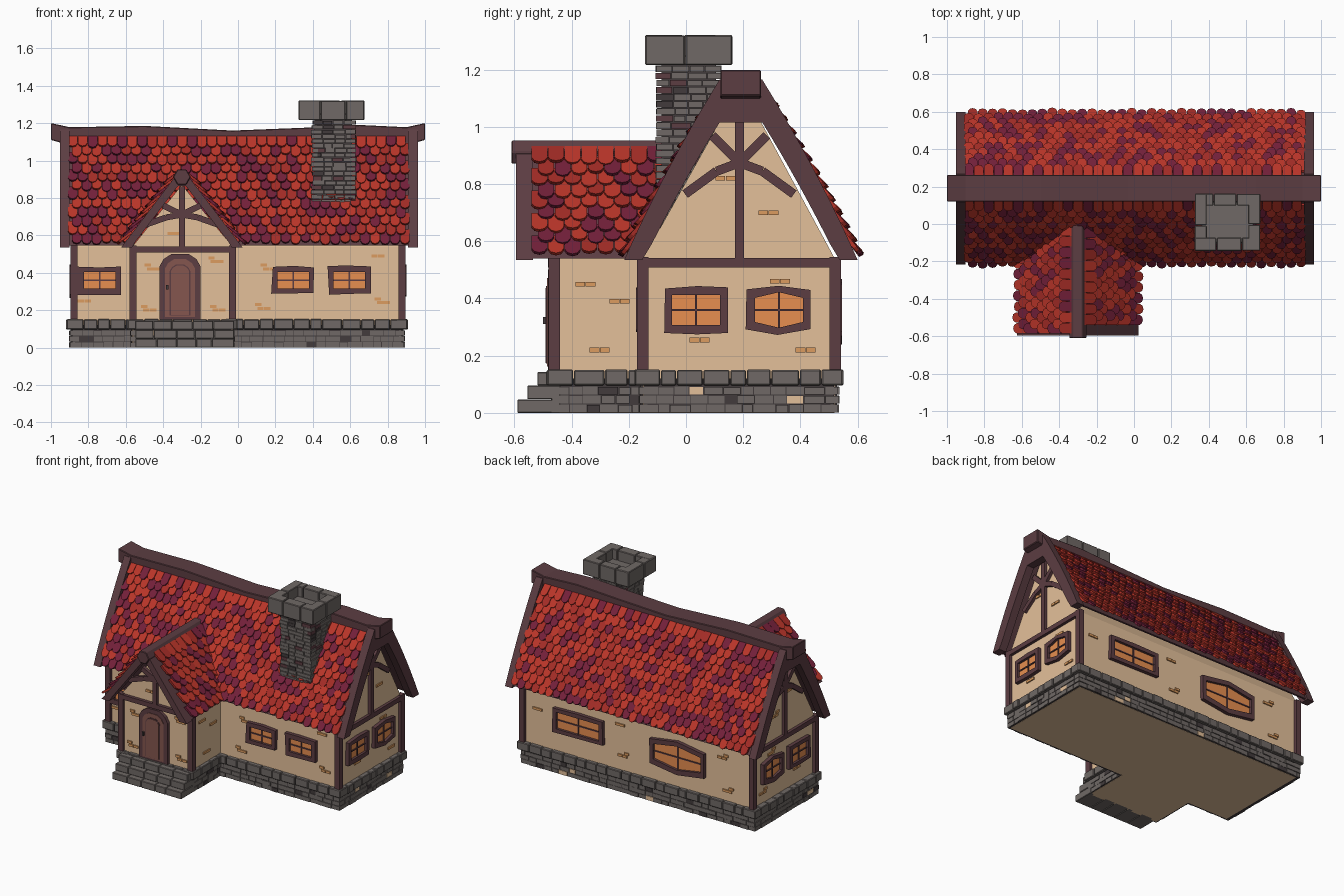
import bpy, bmesh, math, random
from mathutils import Vector

random.seed(4)
if "Cube" in bpy.data.objects:
    bpy.data.objects.remove(bpy.data.objects["Cube"])

# Colours
PALETTE = [("plaster", "e4c09a"), ("timber", "5c3d42"), ("red_tile", "ba3529"),
           ("deep_red_tile", "a42c26"), ("plum_tile", "74203a"), ("stone", "706966"),
           ("dark_stone", "423b3c"), ("window_glass", "e88f50"), ("door_wood", "85564f"),
           ("wall_brick", "dc9c60")]
MATS = []
for mat_name, code in PALETTE:
    m = bpy.data.materials.new(mat_name)
    m.use_nodes = True
    srgb = [int(code[i:i + 2], 16) / 255 for i in (0, 2, 4)]
    col = [((c + 0.055) / 1.055) ** 2.4 for c in srgb] + [1]
    m.diffuse_color = col
    m.node_tree.nodes["Principled BSDF"].inputs["Base Color"].default_value = col
    MATS.append(m)
PLASTER, TIMBER, RED, DEEP, PLUM, STONE, DARK, GLASS, DOOR, BRICK = range(10)


def place(axis, u, v, w):
    """Profile point (u, v) at depth w along the axis."""
    return {"x": (w, u, v), "y": (u, w, v), "z": (u, v, w)}[axis]


class Part:
    def __init__(self):
        self.bm = bmesh.new()

    def solid(self, lower, upper, mat):
        a = [self.bm.verts.new(p) for p in lower]
        b = [self.bm.verts.new(p) for p in upper]
        n = len(a)
        faces = [self.bm.faces.new(a[::-1]), self.bm.faces.new(b)]
        faces += [self.bm.faces.new((a[i], a[(i + 1) % n], b[(i + 1) % n], b[i])) for i in range(n)]
        for f in faces:
            f.material_index = mat

    def prism(self, pts, axis, w0, w1, mat):
        self.solid([place(axis, u, v, w0) for u, v in pts],
                   [place(axis, u, v, w1) for u, v in pts], mat)

    def box(self, x0, x1, y0, y1, z0, z1, mat):
        self.prism([(x0, y0), (x1, y0), (x1, y1), (x0, y1)], "z", z0, z1, mat)

    def bar(self, p, q, width, axis, w0, w1, mat=TIMBER):
        p, q = Vector(p), Vector(q)
        d = (q - p).normalized() * width / 2
        n = Vector((-d.y, d.x))
        self.prism([p + n, p - n, q - n, q + n], axis, w0, w1, mat)

    def course(self, outline, z0, z1, length, thick, pick):
        """One row of uneven blocks along a closed outline."""
        for i, p in enumerate(outline):
            p, q = Vector(p), Vector(outline[(i + 1) % len(outline)])
            d = (q - p).normalized()
            p, q = p - d * thick / 2, q + d * thick / 2
            n = max(1, round((q - p).length / length))
            cuts = [0] + [(k + random.uniform(-.2, .2)) / n for k in range(1, n)] + [1]
            for s, e in zip(cuts, cuts[1:]):
                a, b = p.lerp(q, s) + d * .0015, p.lerp(q, e) - d * .0015
                side = Vector((-d.y, d.x)) * (thick / 2 + random.uniform(-.003, .003))
                self.prism([a - side, b - side, b + side, a + side], "z",
                           z0 + .0015, z1 - random.uniform(0, .003), pick())

    def finish(self, name, bevel=0):
        bmesh.ops.recalc_face_normals(self.bm, faces=self.bm.faces)
        mesh = bpy.data.meshes.new(name)
        self.bm.to_mesh(mesh)
        self.bm.free()
        for m in MATS:
            mesh.materials.append(m)
        ob = bpy.data.objects.new(name, mesh)
        bpy.context.collection.objects.link(ob)
        if bevel:
            mod = ob.modifiers.new("soft_edges", "BEVEL")
            mod.width, mod.segments = bevel, 1


def slope(t, half, top, z0, z1, bulge):
    return top + (half - top) * t + bulge * t * (1 - t), z1 + (z0 - z1) * t


def arch(c, shape, drop):
    """Closed gable band that follows a roof slope."""
    z0 = shape[2]
    pts = [slope(i / 12, *shape) for i in range(13)]
    inner = [(w, z - drop) for w, z in pts if z - drop > z0 + .01]
    w, z = inner[-1]
    inner.append((w + .6 * (z - z0), z0))
    return ([(c - w, z) for w, z in pts[::-1]] + [(c + w, z) for w, z in pts] +
            [(c + w, z) for w, z in inner[::-1]] + [(c - w, z) for w, z in inner])


def tiles(name, axis, c, side, shape, start, width, cols, rows, length, keep):
    """Overlapping round-ended tiles on one roof slope."""
    part = Part()
    outline = [(-.5, 0), (.5, 0), (.5, .74), (.32, .93), (0, 1), (-.32, .93), (-.5, .74)]
    run = (Vector(slope(1, *shape)) - Vector(slope(0, *shape))).length
    for r in range(rows):
        t = r / (rows - 1) * (1 - length / run)
        p = Vector(slope(t, *shape))
        d = (Vector(slope(min(1, t + .12), *shape)) - p).normalized()
        n = Vector((-d.y, d.x))
        for k in range(cols):
            w = start + (k + .5 + (.2 if r % 2 else -.2)) * width
            if not keep(w, p.y):
                continue
            ln, lift = length * random.uniform(.9, 1.08), random.uniform(.016, .025)
            layers = []
            for h in (0, .014):
                ring = []
                for a, b in outline:
                    q = p + d * (b * ln) + n * (.002 + lift * b + h)
                    ring.append(place(axis, c + side * q.x, q.y, w + a * width * .95))
                layers.append(ring)
            part.solid(*layers, random.choices((RED, DEEP, PLUM), (5, 3, 4))[0])
    part.finish(name)


def gable_timbers(name, axis, w0, w1, c, half, top, ku, kz):
    part, z = Part(), .525
    part.bar((c - half, z), (c + half, z), .032, axis, w0, w1)
    part.bar((c, z), (c, top), .032, axis, w0, w1)
    for s in (-1, 1):
        path = [(.19, .225), (.08, .305), (0, .335), (-.095, .43)]
        path = [(c + s * u * ku, .54 + v * kz) for u, v in path]
        for p, q in zip(path, path[1:]):
            part.bar(p, q, .032, axis, w0, w1)
    part.finish(name)


def window(name, axis, face, out, c, z, w, h, bow=0):
    """Framed four-pane window; bow swells the top and bottom edges."""
    part = Part()
    corners = [(-1, -1), (0, -1), (1, -1), (1, 1), (0, 1), (-1, 1)]
    j = lambda: random.uniform(-.006, .006)
    swell = lambda a, b: b * bow * (.5 - abs(a))
    outer = [(c + a * w / 2 + j(), z + b * h / 2 + swell(a, b) + j()) for a, b in corners]
    inner = [(c + a * (w / 2 - .028), z + b * (h / 2 - .028) + swell(a, b)) for a, b in corners]
    for i in range(6):
        k = (i + 1) % 6
        part.prism([outer[i], outer[k], inner[k], inner[i]], axis, face, face + out * .025, TIMBER)
    part.prism(inner, axis, face, face + out * .008, GLASS)
    part.bar(inner[1], inner[4], .008, axis, face, face + out * .014)
    part.bar((inner[0][0], z), (inner[2][0], z), .008, axis, face, face + out * .014)
    part.finish(name)


MAIN = (.392, .05, .545, 1.13, .05)
PORCH = (.318, .02, .54, .925, 0)
RIDGE, MID = .192, -.30

# Plastered walls
walls = Part()
walls.prism([(-.15, 0), (.52, 0), (.52, .54), (.25, 1.04), (.13, 1.04), (-.15, .54)],
            "x", -.875, .875, PLASTER)
walls.prism([(-.565, 0), (-.03, 0), (-.03, .54), (MID, .87), (-.565, .54)], "y", -.46, -.1, PLASTER)
walls.finish("walls")

# Roof decks, barge boards and ridge beams
roof = Part()
roof.prism(arch(RIDGE, MAIN, .03), "x", -.91, .92, TIMBER)
roof.prism(arch(MID, PORCH, .03), "y", -.56, 0, TIMBER)
roof.finish("roof_deck")
boards = Part()
for x0, x1 in ((-.952, -.9), (.908, .962)):
    boards.prism(arch(RIDGE, (.408, .075, .535, 1.165, .055), .15), "x", x0, x1, TIMBER)
boards.prism(arch(MID, (.325, .02, .535, .935, 0), .07), "y", -.595, -.535, TIMBER)
boards.finish("barge_boards")
beams = Part()
beams.prism([(-1, 1.2), (-.9, 1.178), (-.5, 1.185), (-.03, 1.16), (.35, 1.175), (.65, 1.19), (.9, 1.178),
             (1, 1.2), (1, 1.11), (.93, 1.09), (-.93, 1.09), (-1, 1.11)], "y", .12, .262, TIMBER)
beams.prism([(MID + .047 * math.cos(i * math.pi / 3), .912 + .047 * math.sin(i * math.pi / 3))
             for i in range(6)], "y", -.61, .01, TIMBER)
beams.finish("ridge_beams", .004)

# Roof tiles
for side, word in ((-1, "front"), (1, "back")):
    tiles(word + "_roof_tiles", "x", RIDGE, side, MAIN, -.9, .0532, 34, 12, .09, lambda w, z: True)
for side, word, start in ((-1, "left", -.575), (1, "right", -.53)):
    tiles("porch_tiles_" + word, "y", MID, side, PORCH, start, .058, 10, 9, .09,
          lambda w, z: z > 1.1 - (.142 - w) * 1.72)

# Corner posts and gable framing
posts = Part()
spots = [(x, y) for x in (-.877, .877) for y in (-.152, .522)] + [(-.562, -.46), (-.03, -.46)]
for x, y in spots:
    posts.box(x - .018, x + .018, y - .02, y + .02, .1, .545, TIMBER)
posts.finish("corner_posts")
for s, word in ((-1, "left"), (1, "right")):
    gable_timbers("gable_timbers_" + word, "x", s * .87, s * .895, .187, .335, 1.04, 1, 1)
gable_timbers("porch_timbers", "y", -.455, -.482, MID, .265, .86, 1.05, .51)

# Windows
for i, x in enumerate((-.74, .295, .595)):
    window(f"front_window_{i}", "y", -.15, -1, x, .36, .225, .145)
for s, word in ((-1, "left"), (1, "right")):
    for i, (y, bow) in enumerate(((.035, 0), (.325, .02))):
        window(f"{word}_window_{i}", "x", s * .875, s, y, .36, .225, .16, bow)
window("back_window_0", "y", .52, 1, .45, .37, .38, .17)
window("back_window_1", "y", .52, 1, -.31, .355, .42, .19, .03)

# Arched door
door = Part()
for half, top, depth, mat in ((.11, .505, .022, TIMBER), (.08, .475, .026, DOOR),
                              (.055, .445, .029, TIMBER), (.049, .439, .032, DOOR)):
    rise = half * .65
    edge = [(1, 0), (.8, .55), (.4, .95)]
    arc = [(MID - .01 + half * u, top - rise + rise * v) for u, v in edge + [(-u, v) for u, v in edge[::-1]]]
    low = .15 + (.11 - half) * .4
    door.prism([(MID - .01 - half, low), (MID - .01 + half, low)] + arc, "y", -.46, -.46 - depth, mat)
door.box(-.385, -.372, -.5, -.48, .31, .335, DARK)
door.finish("door")

# Exposed bricks in the plaster
patches = Part()
spots = {("y", -.15, -1): [(.15, .42), (.12, .21), (.73, .49), (.76, .24), (-.84, .25)],
         ("y", -.46, -1): [(-.47, .42), (-.36, .61), (-.13, .46), (-.12, .2), (-.49, .2)],
         ("y", .52, 1): [(.75, .4), (.1, .25), (.12, .46), (-.7, .22), (-.66, .44)],
         ("x", -.03, 1): [(-.37, .45), (-.25, .39), (-.32, .22)],
         ("x", -.565, -1): [(-.36, .42), (-.27, .25)]}
for s in (-1, 1):
    spots[("x", s * .875, s)] = [(.27, .7), (.12, .82), (.31, .46), (.03, .255), (.4, .22)]
for (axis, face, out), places in spots.items():
    for u, z in places:
        for k in range(random.choice((2, 3))):
            a, b = u + (k % 2) * .036 - (k // 2) * .012, z + (k // 2) * .02
            patches.bar((a - .017, b), (a + .017, b), .016, axis, face, face + out * .008, BRICK)
patches.finish("exposed_bricks")

# Stone footing and steps
outline = [(-.885, -.148), (-.56, -.148), (-.56, -.455), (-.035, -.455), (-.035, -.148),
           (.875, -.148), (.875, .518), (-.885, .518)]
footing = Part()
for p, q in zip(outline, outline[1:] + outline[:1]):
    footing.bar(p, q, .021, "z", .001, .12, DARK)
for r in range(3):
    footing.course(outline, r * .031, r * .031 + .03, .06, .03,
                   lambda: random.choices((STONE, DARK, PLASTER), (24, 2, 1))[0])
footing.finish("footing_bricks")
capping = Part()
capping.course(outline, .095, .152, .085, .062, lambda: STONE)
capping.finish("footing_cap_stones", .004)
steps = Part()
for r, y in enumerate((-.59, -.555, -.52)):
    cuts = [-.55 + .106 * k + (random.uniform(-.02, .02) if 0 < k < 5 else 0) for k in range(6)]
    for a, b in zip(cuts, cuts[1:]):
        steps.box(a + .001, b - .001, y, -.44, r * .048, r * .048 + .047, STONE)
steps.finish("front_steps", .003)

# Chimney
chimney = Part()
chimney.box(.41, .61, -.085, .105, .6, 1.235, DARK)
for r in range(24):
    g = .004 * math.sin(r)
    ring = [(.41 - g, -.09), (.615, -.09), (.615, .108), (.41 - g, .108)]
    z = .62 + r * .0248
    chimney.course(ring, z, z + .0245, .055, .028,
                   lambda: random.choices((STONE, DARK, TIMBER), (20, 2, 2))[0])
chimney.finish("chimney_shaft")
cap = Part()
cap.course([(.357, -.108), (.643, -.108), (.643, .13), (.357, .13)], 1.215, 1.322, .125, .066, lambda: STONE)
cap.box(.36, .64, -.1, .12, 1.216, 1.25, STONE)
cap.finish("chimney_cap", .004)
